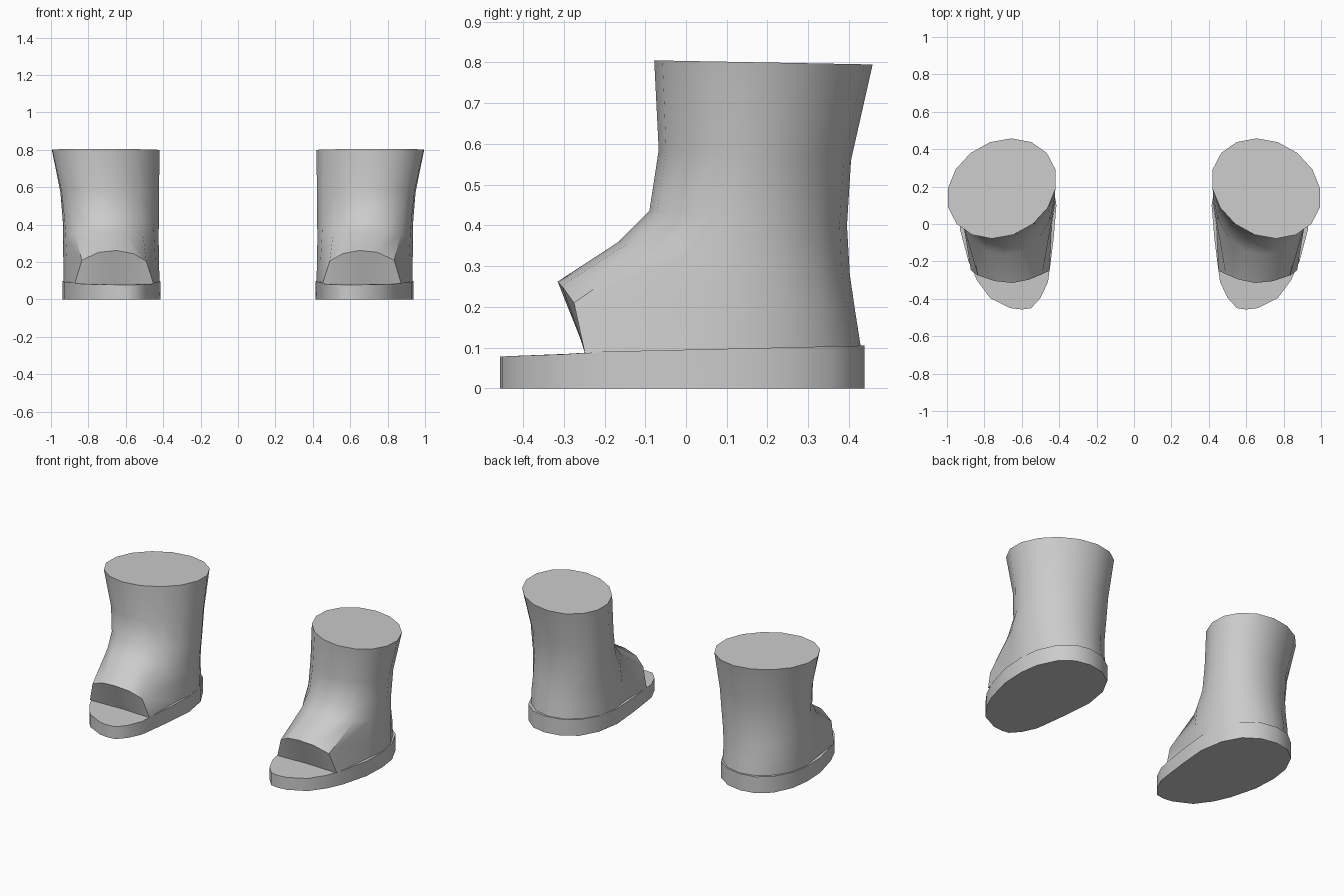
import bpy, bmesh, math

if "Cube" in bpy.data.objects:
    bpy.data.objects.remove(bpy.data.objects["Cube"])

SIDES = 16


def ring(cx, cy, rx, front, back, z_front, z_back, skew=0.0, toe=None):
    """Tilted egg-shaped section; 'toe' replaces its five foremost points."""
    pts = []
    for i in range(SIDES):
        t = -math.pi / 2 + 2 * math.pi * (i - 2) / SIDES
        s = math.sin(t)
        w = (1 - s) / 2
        pts.append((cx + rx * math.cos(t + skew),
                    cy + s * (back if s > 0 else front),
                    z_back + (z_front - z_back) * w))
    if toe:
        pts[:5] = toe
    return pts


def loft(name, rings):
    """Skin a stack of rings, cap both ends and mirror to the other foot."""
    bm = bmesh.new()
    loops = [[bm.verts.new(p) for p in r] for r in rings]
    n = len(loops[0])
    for a, b in zip(loops, loops[1:]):
        for i in range(n):
            j = (i + 1) % n
            bm.faces.new((a[i], a[j], b[j], b[i]))
    bm.faces.new(loops[0][::-1])
    bm.faces.new(loops[-1])
    bmesh.ops.recalc_face_normals(bm, faces=bm.faces[:])
    me = bpy.data.meshes.new(name)
    bm.to_mesh(me)
    bm.free()
    ob = bpy.data.objects.new(name, me)
    bpy.context.collection.objects.link(ob)
    bpy.ops.object.select_all(action='DESELECT')
    ob.select_set(True)
    bpy.context.view_layer.objects.active = ob
    bpy.ops.object.shade_smooth_by_angle(angle=math.radians(40))
    ob.modifiers.new("Mirror", 'MIRROR').use_axis[0] = True
    return ob


# Sole: foot outline, thinner at the toe
outline = [(.60, -.457), (.66, -.45), (.77, -.395), (.84, -.30), (.885, -.20),
           (.93, -.03), (.937, .12), (.92, .24), (.865, .355), (.785, .42),
           (.69, .438), (.59, .42), (.50, .36), (.44, .25), (.415, .10),
           (.43, -.08), (.447, -.215), (.46, -.31), (.50, -.395), (.55, -.45)]


def sole_top(y):
    return .095 + (.023 * y if y > -.2 else .035 * y + .0024) + (0 if y > -.3 else -.003)


loft("sole", [[(x, y, 0) for x, y in outline],
              [(x, y, sole_top(y)) for x, y in outline]])

# Open-toe upper: base, toe lip, instep, ankle, shaft, top rim
base_toe = [(.452, -.248, .086), (.55, -.245, .086), (.655, -.24, .086),
            (.765, -.245, .086), (.872, -.248, .086)]
lip_toe = [(.49, -.268, .205), (.56, -.297, .245), (.65, -.315, .262),
           (.745, -.305, .252), (.835, -.275, .21)]
loft("boot_upper", [
    ring(.676, .12, .256, .31, .31, .09, .095, 0, base_toe),
    ring(.678, .13, .256, .31, .285, .22, .19, 0, lip_toe),
    ring(.680, .14, .256, .305, .262, .36, .28, .05),
    ring(.680, .16, .258, .25, .235, .435, .40, .10),
    ring(.686, .17, .266, .237, .235, .585, .56, .14),
    ring(.707, .19, .293, .268, .268, .805, .795, .18),
])
